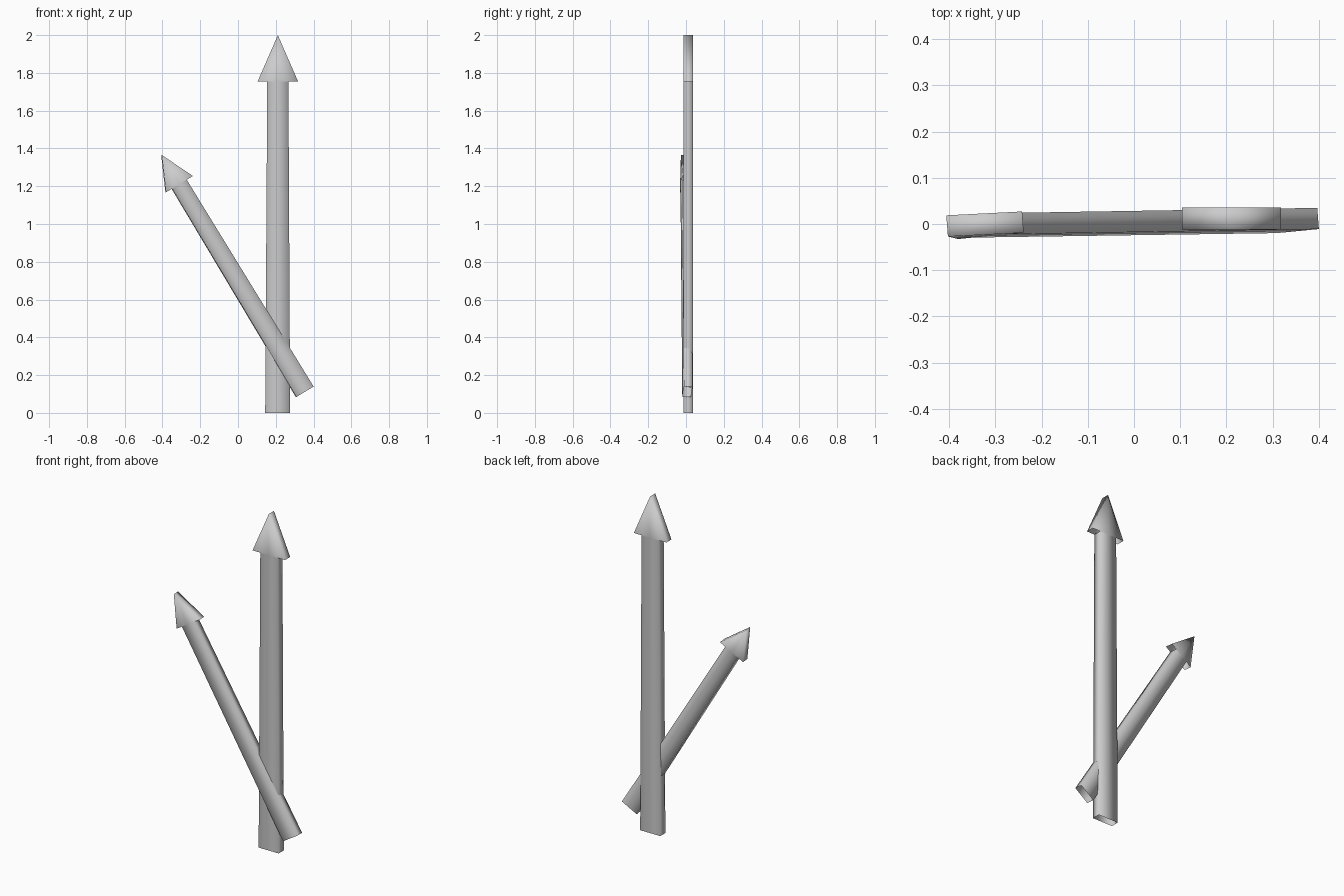
import bpy
import bmesh
from mathutils import Vector

if "Cube" in bpy.data.objects:
    bpy.data.objects.remove(bpy.data.objects["Cube"])


def shell(bm, place, depth, pts, faces, walls):
    """Front and back skins of a flat profile joined by side walls; ends stay open."""
    front = [bm.verts.new(place(u, v)) for u, v in pts]
    back = [bm.verts.new(p.co + depth) for p in front]
    for f in faces:
        bm.faces.new([front[i] for i in f])
        bm.faces.new([back[i] for i in reversed(f)])
    for a, b in walls:
        bm.faces.new([front[b], front[a], back[a], back[b]])


def clock_hand(name, base, tip, slope, thickness, w0, w1, head_w, head_len):
    # base and tip are (x, z); slope = (a, b, c) gives the front plane y = a + b*x + c*z
    a, b, c = slope
    base, tip = Vector(base), Vector(tip)
    length = (tip - base).length
    along = (tip - base).normalized()
    side = Vector((along.y, -along.x))
    depth = Vector((-b, 1, -c)).normalized() * thickness

    def place(u, v):
        p = base + side * u + along * v
        return Vector((p.x, a + b * p.x + c * p.y, p.y))

    bm = bmesh.new()
    neck = length - head_len
    # tapered shaft with a centre edge
    shell(bm, place, depth,
          [(-w0, 0), (0, 0), (w0, 0), (w1, neck), (0, neck), (-w1, neck)],
          [(0, 1, 4, 5), (1, 2, 3, 4)], [(2, 3), (5, 0)])
    # arrow head
    shell(bm, place, depth,
          [(-head_w, neck), (0, neck), (head_w, neck), (0, length)],
          [(0, 1, 3), (1, 2, 3)], [(2, 3), (3, 0)])
    mesh = bpy.data.meshes.new(name)
    bm.to_mesh(mesh)
    bm.free()
    mesh.shade_smooth()
    obj = bpy.data.objects.new(name, mesh)
    bpy.context.collection.objects.link(obj)
    return obj


clock_hand("minute_hand", (0.21, 0), (0.211, 2.0), (-0.012, 0, 0), 0.048,
           0.066, 0.056, 0.107, 0.245)
clock_hand("hour_hand", (0.355, 0.112), (-0.403, 1.365), (-0.046, 0.075, 0.036), 0.046,
           0.053, 0.045, 0.083, 0.18)
